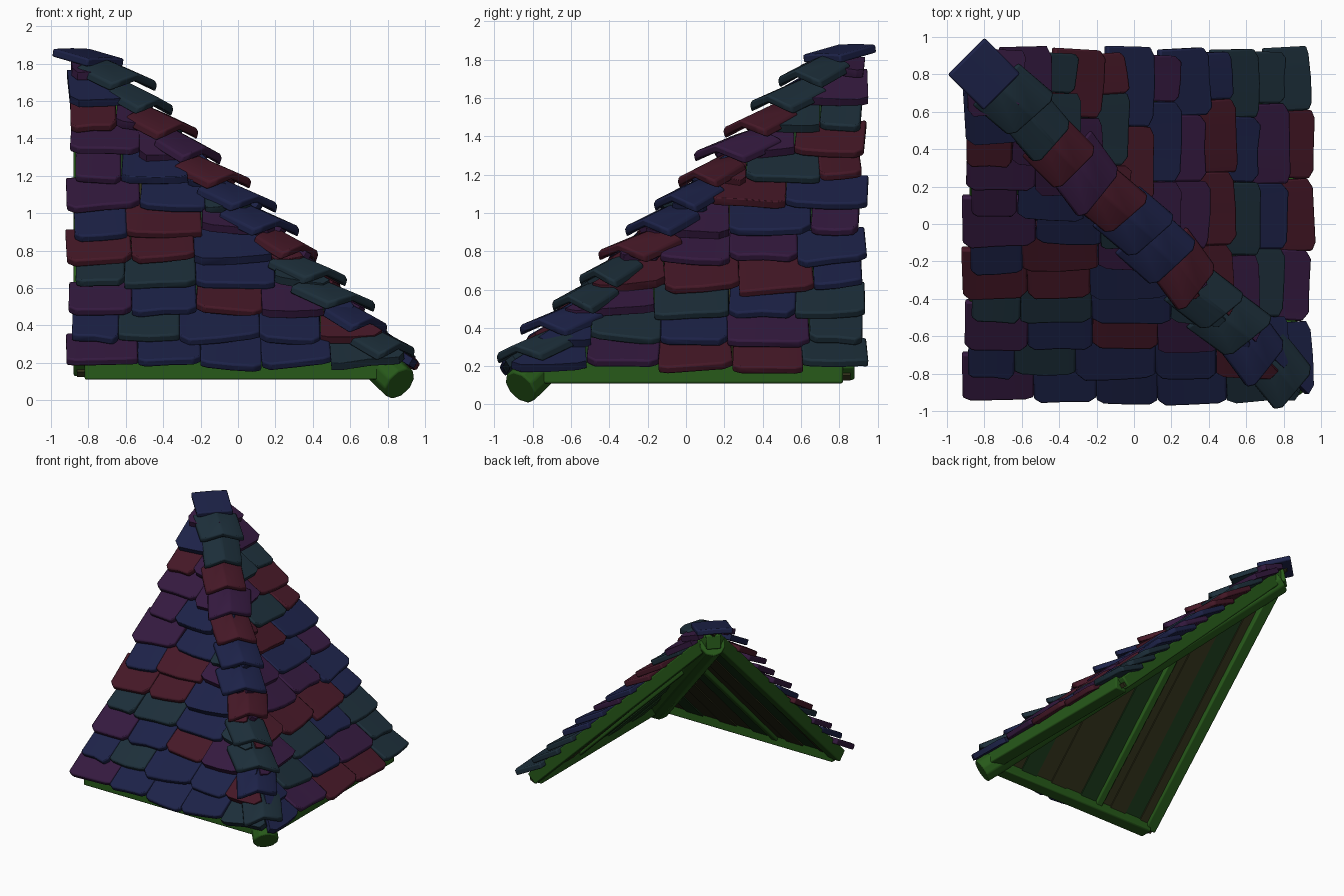
import bpy, bmesh, math, random
from mathutils import Vector

if "Cube" in bpy.data.objects:
    bpy.data.objects.remove(bpy.data.objects["Cube"])

random.seed(11)


def material(name, rgb):
    m = bpy.data.materials.new(name)
    m.diffuse_color = (*rgb, 1)
    m.use_nodes = True
    m.node_tree.nodes["Principled BSDF"].inputs["Base Color"].default_value = m.diffuse_color
    return m


TILES = [material("tile_%d" % i, c) for i, c in enumerate(
    [(.012, .016, .065), (.06, .009, .02), (.035, .01, .05), (.012, .028, .042)])]
WOOD = [material("wood_%d" % i, c) for i, c in enumerate(
    [(.02, .1, .01), (.03, .03, .01), (.01, .04, .01)])]


def rnd(a):
    return random.uniform(-a, a)


def flip(p, mirrored):
    # reflection across the hip line turns the front slope into the right slope
    return Vector((-p[1], -p[0], p[2])) if mirrored else Vector(p)


def slab(name, low, high, thick, mat, bevel=0.012, mirrored=False):
    """Solid plate from a lower and an upper row of top-surface points."""
    low = [flip(p, mirrored) for p in low]
    high = [flip(p, mirrored) for p in high]
    n = (low[-1] - low[0]).cross(high[0] - low[0]).normalized()
    if n.z < 0:
        n = -n
    bm = bmesh.new()
    rows = [[bm.verts.new(p - n * d) for p in pts]
            for d in (0, thick) for pts in (low, high)]
    tl, th, bl, bh = rows
    for i in range(len(low) - 1):
        for a, b in ((tl, th), (bh, bl), (bl, tl), (th, bh)):
            bm.faces.new((a[i], a[i + 1], b[i + 1], b[i]))
    for i in (0, -1):
        bm.faces.new((tl[i], th[i], bh[i], bl[i]))
    return finish(name, bm, mat, bevel)


def finish(name, bm, mat, bevel):
    bmesh.ops.recalc_face_normals(bm, faces=bm.faces)
    me = bpy.data.meshes.new(name)
    bm.to_mesh(me)
    bm.free()
    me.materials.append(mat)
    ob = bpy.data.objects.new(name, me)
    bpy.context.collection.objects.link(ob)
    if bevel:
        mod = ob.modifiers.new("worn_edges", 'BEVEL')
        mod.width = bevel
        mod.segments = 2
        mod.limit_method = 'ANGLE'
    return ob


def beam(name, a, b, radius, sides, mat):
    """Straight timber with a regular cross-section between two points."""
    a, b = Vector(a), Vector(b)
    d = (b - a).normalized()
    u = d.cross(Vector((0, 0, 1))).normalized()
    v = u.cross(d)
    bm = bmesh.new()
    rings = []
    for c in (a, b):
        ring = []
        for i in range(sides):
            t = 2 * math.pi * (i + .5) / sides
            ring.append(bm.verts.new(c + (u * math.cos(t) + v * math.sin(t)) * radius))
        rings.append(ring)
    for i in range(sides):
        j = (i + 1) % sides
        bm.faces.new((rings[0][i], rings[0][j], rings[1][j], rings[1][i]))
    for r in rings:
        bm.faces.new(r)
    return finish(name, bm, mat, 0.01)


# rows of shingles on both slopes, trimmed along the hip
def shingle_rows(mirrored, side):
    for k in range(12):
        y0 = -0.96 + 0.14 * k
        x = (-0.94 if mirrored else -0.915) + (0.03 if k % 2 else 0) + rnd(.02)
        end = -y0 - 0.05
        first = True
        while x < end - 0.06:
            w = random.uniform(.32, .43) * (0.65 if first and k % 2 else 1)
            first = False
            x1 = x + w
            if end - x1 < 0.12:
                x1 = end
            ya, yb = y0 + rnd(.015), min(y0 + 0.26, .76)
            lift, tilt, yaw = 1.168 + rnd(.012), rnd(.025), rnd(.025)
            low, high = [], []
            for t in (0, .12, .5, .88, 1):
                px = x + (x1 - x) * t
                chip = random.uniform(.015, .035) if t in (0, 1) else rnd(.006)
                y = ya + chip + yaw * (t - .5)
                low.append((min(px, -y - .02), y,
                            y + lift + tilt * (t - .5) - (.012 if t in (0, 1) else 0)))
                top = min(px - yaw * .6, max(-yb - .02, x + .02 + .02 * t))
                high.append((top, yb, yb + 1.06 + tilt * (t - .5)))
            slab(side + "_shingle", low, high, .044, random.choice(TILES), .01, mirrored)
            x = x1


# deck boards running up the slope under the shingles
def deck(mirrored, side):
    n = 11
    for i in range(n):
        xa = -0.86 + 1.70 * i / n
        xb = xa + 1.70 / n - .002
        d = .99 + (.012 if i % 2 else 0)
        slab(side + "_deck_board", [(xa, -.84, d - .84), (xb, -.84, d - .84)],
             [(xa, -xa, d - xa), (xb, -xb, d - xb)], .035, random.choice(WOOD[1:]), 0, mirrored)


for mirrored, side in ((False, "front"), (True, "right")):
    shingle_rows(mirrored, side)
    deck(mirrored, side)
    # eave beam, end rafter and a middle rafter
    for name, a, b, r in (
            ("eave_beam", (-.82, -.82, .165), (.84, -.82, .165), .078),
            ("end_rafter", (-.83, -.82, .16), (-.83, .82, 1.76), .07),
            ("middle_rafter", (-.28, -.80, .165), (-.28, .26, 1.205), .045)):
        beam(side + "_" + name, flip(a, mirrored), flip(b, mirrored), r, 4, WOOD[0])

# hip log with its end showing below the corner
beam("hip_log", (.865, -.865, .088), (-.83, .83, 1.72), .1, 10, WOOD[0])
beam("peak_block", (-.86, .86, 1.75), (-.74, .74, 1.72), .08, 4, WOOD[0])


# bent hip shingles, laid corner-wise over the joint
def hip_tile(name, s0, s1, z0, z1, half, bend, yaw=0, shift=0, roll=0):
    rows = []
    for s, z, sway in ((s0, z0, -yaw), (s1, z1, yaw)):
        row = []
        for t in (-1, -.75, 0, .75, 1):
            o = t * half * .7071 + shift + sway
            c = yaw * t + (.02 if abs(t) == 1 and s == s0 and bend > .01 else 0)
            row.append((-s + o - c, s + o + c, z - bend * abs(t) ** 1.4 + roll * t))
        rows.append(row)
    slab(name, rows[0], rows[1], .044, random.choice(TILES), .01)


for k in range(12):
    s = -0.88 + 0.13 * k + rnd(.006)
    hip_tile("hip_shingle", s, s + .19, s + 1.195, s + .19 + 1.095,
             .16 + rnd(.015), .055, rnd(.02), rnd(.012), rnd(.008))
hip_tile("peak_cap", .705, .893, 1.83, 1.884, .138, .004)

# smooth shading with crisp edges
bpy.ops.object.select_all(action='SELECT')
bpy.context.view_layer.objects.active = bpy.context.selected_objects[0]
bpy.ops.object.shade_smooth_by_angle(angle=math.radians(35))
